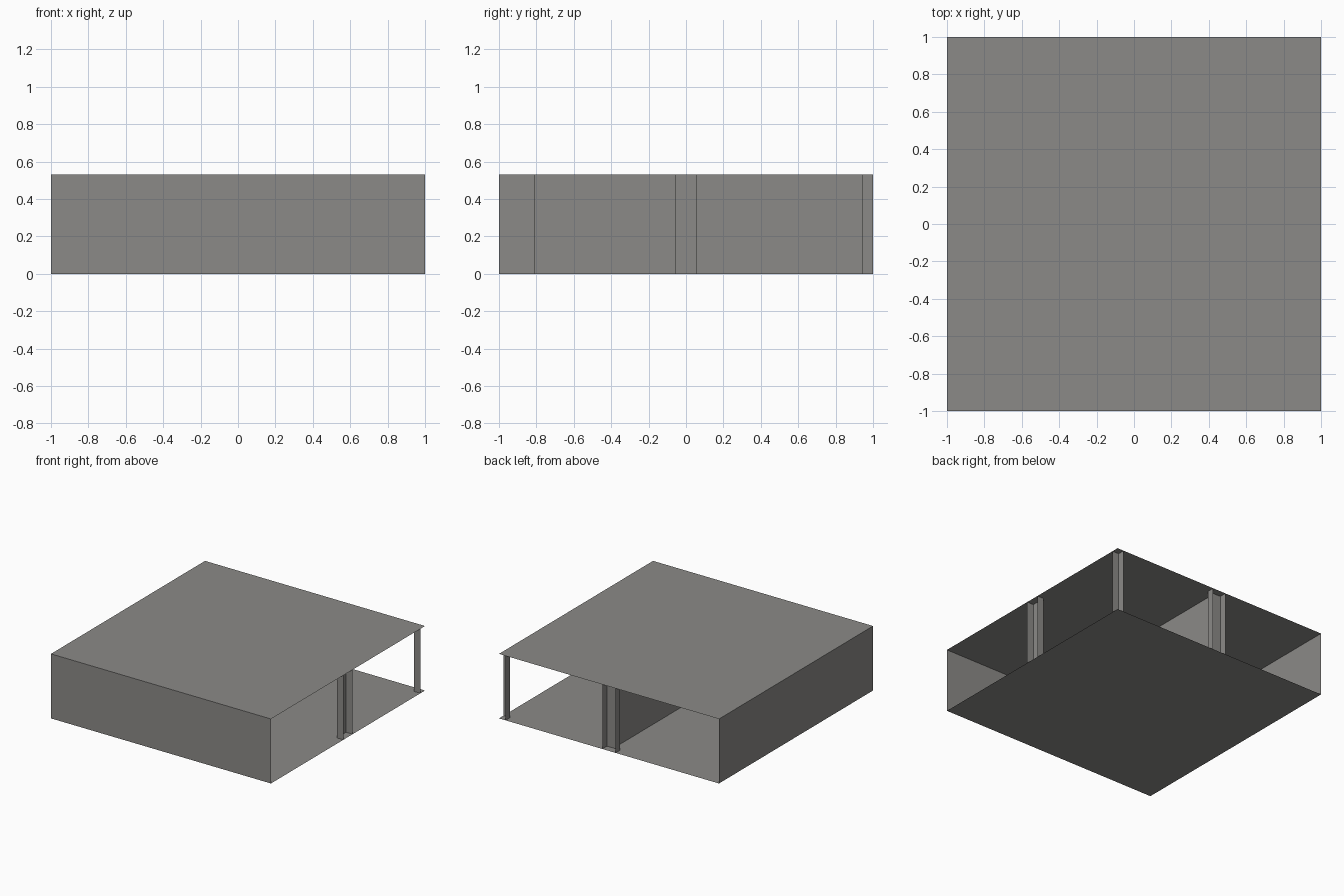
import bpy

cube = bpy.data.objects.get("Cube")
if cube:
    bpy.data.objects.remove(cube, do_unlink=True)

HEIGHT = 0.53    # storey height
INSET = 0.94     # inner line of the columns
HALF = 0.06      # half width of the middle columns

grey = bpy.data.materials.new("warm_grey")
grey.use_nodes = True
colour = (0.26, 0.255, 0.245, 1)
grey.diffuse_color = colour
grey.node_tree.nodes["Principled BSDF"].inputs["Base Color"].default_value = colour


def add_mesh(name, verts, faces):
    mesh = bpy.data.meshes.new(name)
    mesh.from_pydata(verts, [], faces)
    mesh.materials.append(grey)
    obj = bpy.data.objects.new(name, mesh)
    bpy.context.collection.objects.link(obj)
    return obj


def slab(name, z, order):
    """Square horizontal sheet."""
    corners = [(-1, -1, z), (1, -1, z), (1, 1, z), (-1, 1, z)]
    return add_mesh(name, corners, [order])


def upright(name, path):
    """Sheet raised from a plan line to the full storey height."""
    n = len(path)
    verts = [(x, y, z) for z in (0, HEIGHT) for x, y in path]
    faces = [(i, i + 1, n + i + 1, n + i) for i in range(n - 1)]
    return add_mesh(name, verts, faces)


# Floor and roof
slab("floor", 0, (3, 2, 1, 0))
slab("roof", HEIGHT, (0, 1, 2, 3))

# Two closed sides and the inner dividing wall
upright("outer_walls", [(-1, 1), (-1, -1), (1, -1)])
upright("dividing_wall", [(0, -0.81), (0, INSET)])

# Channel columns in the middle of the open sides, mirrored across the diagonal
channel = [(1, -HALF), (INSET, -HALF), (INSET, HALF), (1, HALF)]
upright("side_column", channel)
upright("back_column", [(y, x) for x, y in reversed(channel)])

# Angle column at the open corner
upright("corner_column", [(1, INSET), (INSET, INSET), (INSET, 1)])
